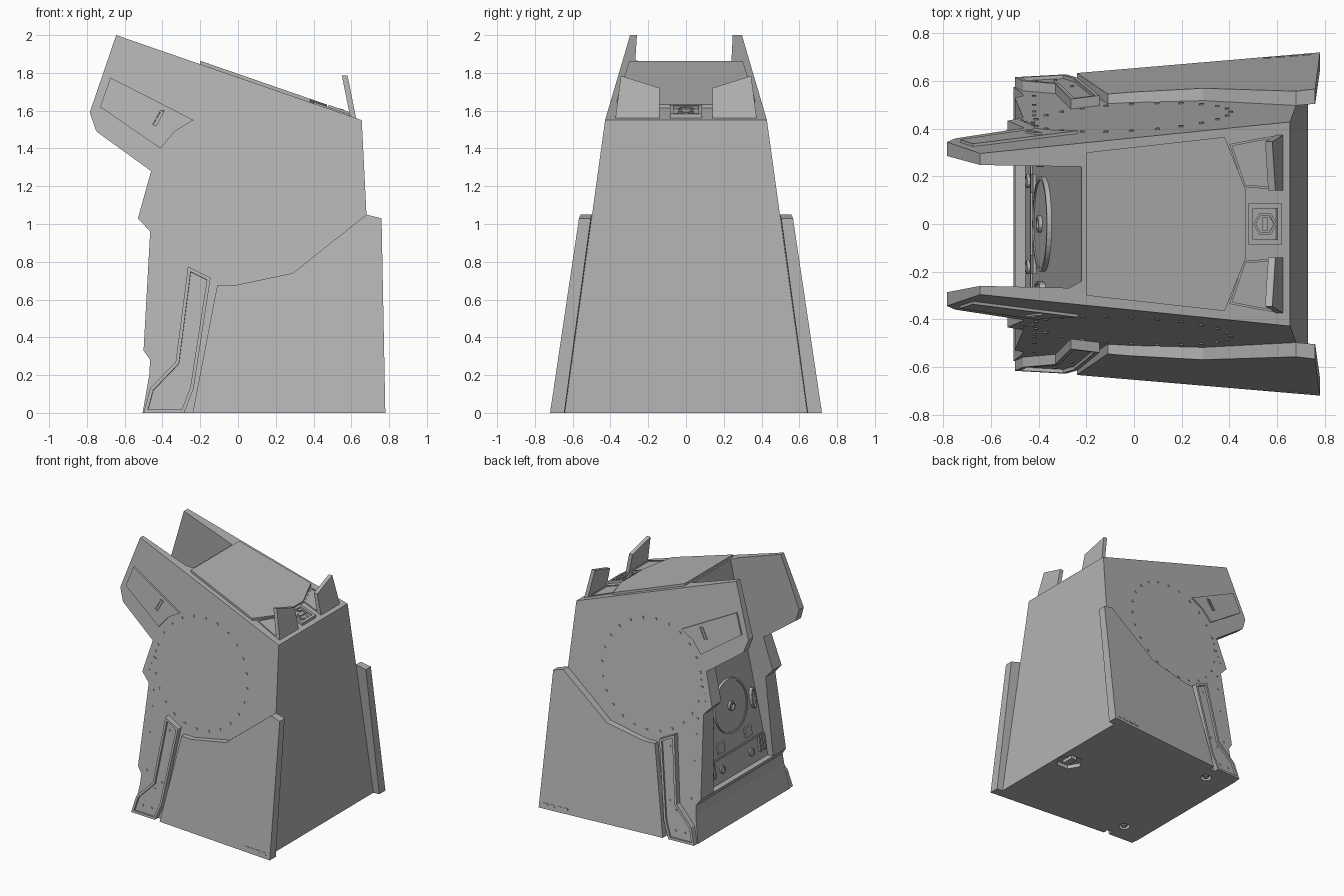
import bpy, bmesh
from math import sin, cos, pi

cube = bpy.data.objects.get("Cube")
if cube:
    bpy.data.objects.remove(cube)

grey = bpy.data.materials.new("plain_grey")
grey.use_nodes = True
COLOUR = (0.45, 0.45, 0.45, 1)
grey.diffuse_color = COLOUR
grey.node_tree.nodes["Principled BSDF"].inputs["Base Color"].default_value = COLOUR


# Surfaces that the parts sit on
def flank(x, z):
    return 0.64 - 0.135 * z + 0.055 * (x - 0.7)


def roof(x):
    return 2.0 - 0.346 * (x + 0.645)


def recess_x(z):
    return -0.455 + 0.155 * (z - 0.33)


def on_flank(s):
    return lambda x, z, d: (x, s * (flank(x, z) + d), z)


def on_skirt(s):
    return lambda x, z, d: (x, s * (flank(x, z) + d * (0.052 + 0.03 * x - 0.012 * z)), z)


def in_channel(x, z, d):
    return (x, d * (0.24 + 0.08 * max(0, roof(x) - z)), z)


def on_recess(y, z, d):
    return (recess_x(z) - d, y, z)


def on_roof(x, y, d):
    return (x, y, roof(x) + d)


def on_ear(y, z, d):
    return (0.615 - 0.2 * (z - 1.55) - d, y, z)


def on_floor(x, y, d):
    return (x, y, d)


def ring(u, v, r, n, squash=1.0):
    return [(u + r * cos(2 * pi * i / n), v + squash * r * sin(2 * pi * i / n)) for i in range(n)]


def rect(u, v, w, h):
    return [(u - w / 2, v - h / 2), (u + w / 2, v - h / 2), (u + w / 2, v + h / 2), (u - w / 2, v + h / 2)]


def slabs(name, outlines, place, lo, hi, inset=0, depth=0):
    """Extrude flat outlines between two offsets of a surface, optionally with a sunken centre."""
    bm = bmesh.new()
    caps = []
    for pts in outlines:
        a = [bm.verts.new(place(u, v, lo)) for u, v in pts]
        b = [bm.verts.new(place(u, v, hi)) for u, v in pts]
        bm.faces.new(a)
        caps.append(bm.faces.new(b))
        n = len(pts)
        for i in range(n):
            j = (i + 1) % n
            bm.faces.new((a[i], a[j], b[j], b[i]))
    bmesh.ops.recalc_face_normals(bm, faces=bm.faces[:])
    if inset:
        bmesh.ops.inset_region(bm, faces=caps, thickness=inset, use_even_offset=True)
        normals = [f.normal.copy() for f in caps]
        for f, nrm in zip(caps, normals):
            extra = bmesh.ops.extrude_discrete_faces(bm, faces=[f])["faces"][0]
            bmesh.ops.translate(bm, verts=extra.verts[:], vec=-nrm * depth)
    mesh = bpy.data.meshes.new(name)
    bm.to_mesh(mesh)
    bm.free()
    mesh.materials.append(grey)
    ob = bpy.data.objects.new(name, mesh)
    bpy.context.collection.objects.link(ob)
    return ob


def carve(target, cutter):
    mod = target.modifiers.new(cutter.name, "BOOLEAN")
    mod.operation = "DIFFERENCE"
    mod.solver = "EXACT"
    mod.object = cutter
    cutter.hide_render = True
    cutter.hide_viewport = True
    cutter.display_type = "WIRE"


# Main hull: tapered block with a channel between two projecting cheeks
profile = [(-0.645, 2.0), (0.655, 1.55), (0.68, 1.05), (0.73, 0), (-0.505, 0), (-0.47, 0.2),
           (-0.465, 0.28), (-0.5, 0.33), (-0.465, 0.96), (-0.53, 1.03), (-0.46, 1.28),
           (-0.75, 1.49), (-0.785, 1.59)]
hull = slabs("hull", [profile], lambda x, z, d: (x, d * flank(x, z), z), -1, 1)
channel = [(-1, 0.33), (recess_x(0.33), 0.33), (-0.22, roof(-0.22)), (-0.22, 2.3), (-1, 2.3)]
carve(hull, slabs("channel_cutter", [channel], in_channel, -1, 1))

# Sockets under the floor
sockets = [ring(0.62, 0, 0.1, 6), ring(-0.3, 0.47, 0.04, 16), ring(-0.3, -0.47, 0.04, 16)]
carve(hull, slabs("socket_cutter", sockets, on_floor, -0.05, 0.03))
slabs("socket_pins", [ring(-0.3, s * 0.47, 0.02, 12) for s in (-1, 1)] + [rect(0.62, 0, 0.05, 0.1)],
      on_floor, 0.003, 0.04)

skirt = [(-0.24, 0), (-0.11, 0.675), (-0.02, 0.675), (0.29, 0.74), (0.68, 1.05), (0.76, 1.03), (0.78, 0)]
strip = [(-0.265, 0.775), (-0.145, 0.715), (-0.235, 0.13), (-0.285, 0), (-0.5, 0), (-0.465, 0.13), (-0.33, 0.27)]
cheek = [(-0.675, 1.775), (-0.235, 1.55), (-0.335, 1.49), (-0.41, 1.4), (-0.73, 1.62)]
slot = [(-0.41, 1.605), (-0.385, 1.6), (-0.43, 1.515), (-0.455, 1.525)]

for side, s in (("right", -1), ("left", 1)):
    put = on_flank(s)
    slabs("skirt_" + side, [skirt], on_skirt(s), 0, 1)
    slabs("skirt_marks_" + side, [rect(0.56 + 0.055 * i, 0.035, 0.035, 0.02) for i in range(4)],
          on_skirt(s), 0.95, 1.05)
    slabs("corner_strip_" + side, [strip], put, -0.01, 0.042, 0.018, 0.015)
    slabs("strip_bolts_" + side, [ring(x, z, 0.008, 8) for x, z in
          ((-0.23, 0.68), (-0.26, 0.28), (-0.32, 0.22), (-0.41, 0.07), (-0.33, 0.07))], put, 0.01, 0.032)
    slabs("cheek_panel_" + side, [cheek], put, -0.01, 0.012)
    slabs("cheek_slot_" + side, [slot], put, 0.0, 0.02, 0.005, 0.008)
    # Round of bolts on the flank and a row along the edge
    slabs("flank_bolts_" + side, [ring(u, v, 0.01, 8) for u, v in ring(-0.01, 1.155, 0.415, 24)],
          put, -0.01, 0.006)
    slabs("edge_bolts_" + side, [ring(-0.47 + 0.015 * i, 1.06 + 0.05 * i, 0.007, 8) for i in range(4)]
          + [ring(-0.42, z, 0.008, 8) for z in (0.32, 0.6, 0.8, 0.92)], put, -0.01, 0.005)
    # Fins standing on the roof, with a plate in front of each
    fin = [(s * 0.14, 1.56), (s * 0.14, 1.72), (s * 0.345, 1.785), (s * 0.375, 1.55)]
    slabs("roof_fin_" + side, [fin], on_ear, -0.012, 0.018)
    plate = [(0.4, s * 0.335), (0.46, s * 0.155), (0.59, s * 0.145), (0.59, s * 0.37), (0.53, s * 0.36)]
    slabs("fin_plate_" + side, [plate], on_roof, -0.01, 0.008, 0.01, 0.006)

# Raised roof cover and socket block
cover = [(-0.2, 0.3), (0.38, 0.365), (0.47, 0.14), (0.47, -0.14), (0.38, -0.365), (-0.2, -0.3)]
slabs("roof_cover", [cover], on_roof, -0.01, 0.018)
slabs("roof_block", [rect(0.55, 0, 0.14, 0.17)], on_roof, -0.01, 0.02, 0.02, 0.015)
slabs("roof_hexagon", [ring(0.55, 0, 0.05, 6)], on_roof, 0, 0.018, 0.01, 0.006)
slabs("roof_stud", [rect(0.55, 0, 0.025, 0.055)], on_roof, 0, 0.022)

# Channel wall details: disc, hub, hatches, dials, grilles
disc = slabs("wall_disc", [ring(0, 0.84, 0.2, 40)], on_recess, -0.01, 0.02, 0.015, 0.006)
hub = slabs("wall_hub", [ring(0, 0.84, 0.035, 16)], on_recess, 0, 0.03, 0.012, 0.02)
sides = (-1, 1)
slabs("wall_capsules", [ring(s * 0.27, 0.8, 0.03, 12, 2.6) for s in sides], on_recess, -0.01, 0.025, 0.008, 0.01)
slabs("wall_hatches", [rect(s * 0.17, 0.58, 0.08, 0.07) for s in sides], on_recess, -0.01, 0.012)
slabs("wall_dials", [ring(s * 0.18, 0.42, 0.03, 16) for s in sides], on_recess, -0.01, 0.012, 0.008, 0.005)
slabs("wall_grilles", [rect(s * (0.28 + 0.03 * i), 0.45, 0.015, 0.12) for s in sides for i in range(3)],
      on_recess, -0.01, 0.015)
slabs("wall_seam", [rect(0, 0.51, 0.66, 0.012)], on_recess, -0.01, 0.008)
